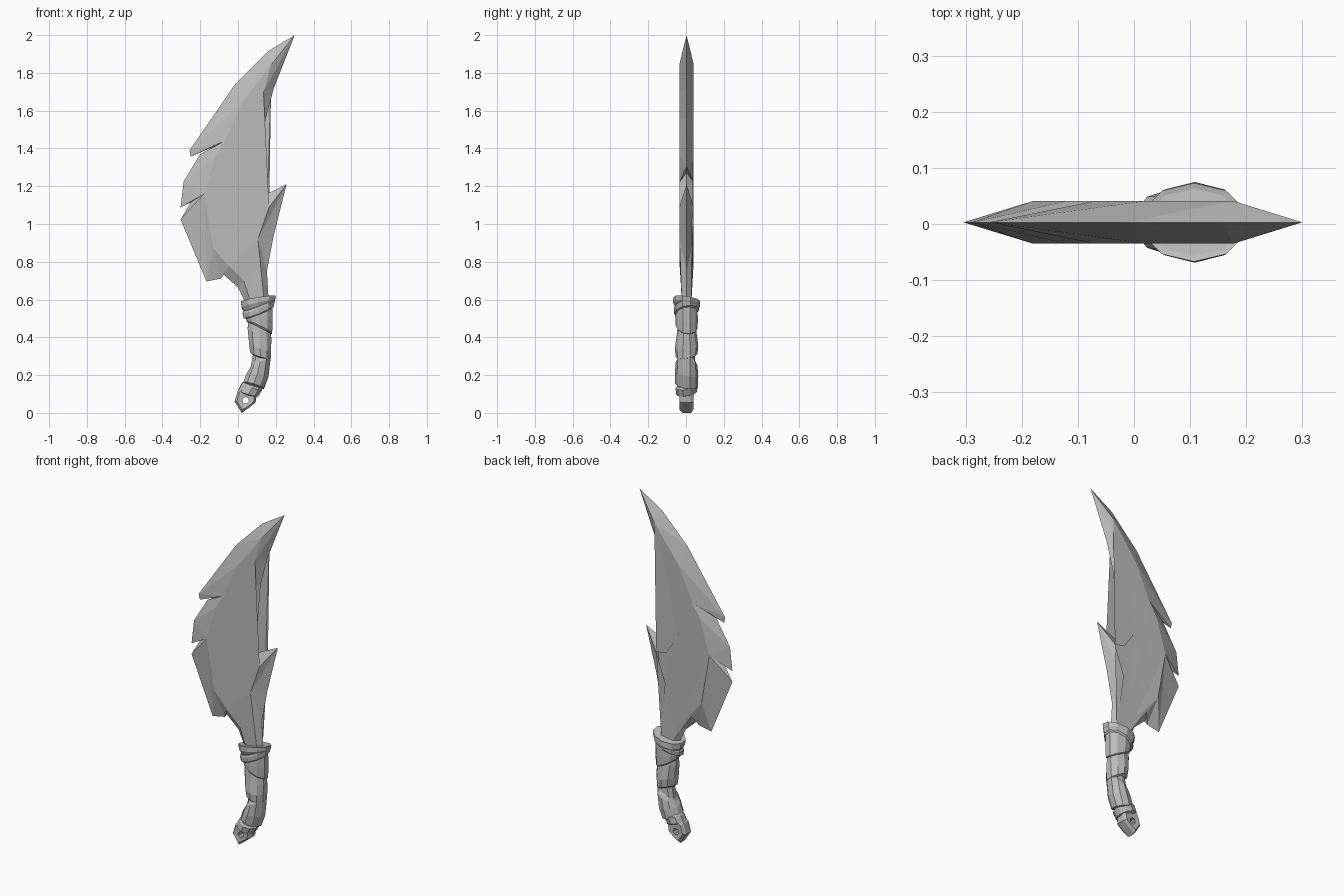
import bpy, bmesh, math
from mathutils import Vector

if "Cube" in bpy.data.objects:
    bpy.data.objects.remove(bpy.data.objects["Cube"])

MID_Y = 0.003

grey = bpy.data.materials.new("plain grey")
grey.use_nodes = True
tone = (0.5, 0.5, 0.5, 1)
grey.diffuse_color = tone
grey.node_tree.nodes["Principled BSDF"].inputs["Base Color"].default_value = tone


def finish(name, bm):
    """Turn a bmesh into a flat shaded object."""
    bmesh.ops.recalc_face_normals(bm, faces=bm.faces)
    mesh = bpy.data.meshes.new(name)
    bm.to_mesh(mesh)
    bm.free()
    mesh.materials.append(grey)
    obj = bpy.data.objects.new(name, mesh)
    obj.location.y = MID_Y
    bpy.context.collection.objects.link(obj)
    return obj


def loft(name, rings, wrap=False):
    """Skin equal-sized rings; cap the ends, or join last to first."""
    bm = bmesh.new()
    loops = [[bm.verts.new(p) for p in ring] for ring in rings]
    pairs = list(zip(loops, loops[1:]))
    if wrap:
        pairs.append((loops[-1], loops[0]))
    else:
        bm.faces.new(loops[0])
        bm.faces.new(loops[-1])
    for a, b in pairs:
        for i in range(len(a)):
            j = (i + 1) % len(a)
            bm.faces.new((a[i], a[j], b[j], b[i]))
    return finish(name, bm)


# Blade: each ridge point on the flat is paired with its cutting edge points
blade = [
    ((.177, 1.845), [(.30, 2.0), (.156, 1.913)]),
    ((.02, 1.64), [(-.013, 1.743)]),
    ((-.07, 1.44), [(-.257, 1.39), (-.25, 1.357), (-.114, 1.415)]),
    ((-.12, 1.36), [(-.2, 1.37)]),
    ((-.18, 1.16), [(-.288, 1.225), (-.304, 1.087), (-.25, 1.115), (-.304, 1.024)]),
    ((-.13, .87), [(-.167, .696)]),
    ((-.05, .78), [(-.087, .712), (-.077, .733)]),
    ((.03, .7), [(0, .664)]),
    ((.07, .58), [(.04, .58)]),
    ((.14, .58), [(.163, .58)]),
    ((.105, .92), [(.153, .75), (.188, .934)]),
    ((.165, 1.09), [(.257, 1.21)]),
    ((.1, 1.1), [(.124, 1.146)]),
    ((.02, 1.22), [(.07, 1.2), (.034, 1.272)]),
    ((.06, 1.36), [(.124, 1.304)]),
    ((.093, 1.553), [(.145, 1.553)]),
    ((.135, 1.7), [(.19, 1.72)]),
]


def build_blade():
    bm = bmesh.new()
    edge = [[bm.verts.new((x, 0, z)) for x, z in pts] for _, pts in blade]
    for side in (-1, 1):
        flat = []
        for (x, z), _ in blade:
            half = .025 + .013 * min(1, max(0, (z - .6) / .2))
            flat.append(bm.verts.new((x, side * half, z)))
        for i, pts in enumerate(edge):
            j = (i + 1) % len(edge)
            for a, b in zip(pts, pts[1:]):
                bm.faces.new((flat[i], a, b))
            bm.faces.new((flat[i], pts[-1], edge[j][0]))
            bm.faces.new((flat[i], edge[j][0], flat[j]))
        cap = bm.faces.new(flat)
        bmesh.ops.triangulate(bm, faces=[cap])
    finish("blade", bm)


build_blade()


def ring(x, z, rx, ry, slope=0, lean=0, sides=10):
    """Faceted oval around the grip, tilted along x and y."""
    pts = []
    for i in range(sides):
        a = math.tau * (i + .5) / sides
        dx, dy = rx * math.cos(a), ry * math.sin(a)
        pts.append(Vector((x + dx, dy, z + slope * dx + lean * dy)))
    return pts


# Grip core
loft("grip_core", [
    ring(.105, .57, .065, .045),
    ring(.113, .43, .056, .044),
    ring(.122, .30, .046, .044, -.1),
    ring(.105, .20, .046, .044, -.3),
    ring(.055, .10, .040, .040, -.35),
])

# Leather wraps, each a short sleeve that bulges and overlaps the next
wraps = {
    "collar": [(.107, .60, .085, .060, .16), (.107, .603, .097, .07, .16),
               (.108, .575, .092, .072, .22), (.11, .555, .078, .062, .3)],
    "collar_strap": [(.109, .572, .082, .064, .38), (.109, .562, .089, .068, .42),
                     (.11, .535, .084, .066, .4), (.111, .528, .07, .058, .4)],
    "upper_wrap": [(.11, .56, .075, .058, .2), (.112, .5, .075, .060, -.2),
                   (.113, .455, .071, .058, -.5), (.113, .445, .058, .048, -.5)],
    "middle_wrap": [(.113, .465, .06, .048, -.5), (.114, .42, .066, .052, -.45),
                    (.117, .35, .061, .062, -.3), (.119, .305, .057, .058, -.3),
                    (.119, .298, .045, .046, -.3)],
    "lower_wrap": [(.119, .285, .046, .044, .55), (.117, .26, .058, .058, .5),
                   (.103, .2, .061, .062, -.1), (.083, .145, .057, .060, -.3),
                   (.08, .14, .045, .048, -.3)],
    "bottom_band": [(.078, .15, .05, .05, -.3), (.074, .14, .056, .058, -.3),
                    (.055, .105, .055, .056, -.3), (.053, .1, .042, .042, -.3)],
}
for n, (name, sections) in enumerate(wraps.items()):
    lean = .15 if n % 2 else -.15
    loft(name, [ring(*s, lean=lean) for s in sections])

# Pommel: bevelled plate with a round lanyard hole
outline = [(.10, .10), (.085, .14), (.03, .145), (0, .12),
           (-.018, .06), (.02, .005), (.055, .025), (.093, .055)]
hole = (.04, .066)


def pommel_ring(scale, y):
    return [(hole[0] + (x - hole[0]) * scale, y, hole[1] + (z - hole[1]) * scale)
            for x, z in outline]


def hole_ring(y):
    r = .018
    return [(hole[0] + r * math.cos(math.tau * (i + .7) / 8), y,
             hole[1] + r * math.sin(math.tau * (i + .7) / 8)) for i in range(8)]


loft("pommel", [hole_ring(-.035), pommel_ring(.8, -.038), pommel_ring(1, -.022),
                pommel_ring(1, .022), pommel_ring(.8, .038), hole_ring(.035)], wrap=True)

# Rest the pommel tip on the ground
bpy.context.view_layer.update()
low = min(v.co.z for v in bpy.data.objects["pommel"].data.vertices)
for v in bpy.data.objects["pommel"].data.vertices:
    if v.co.z < low + .001:
        v.co.z = 0
